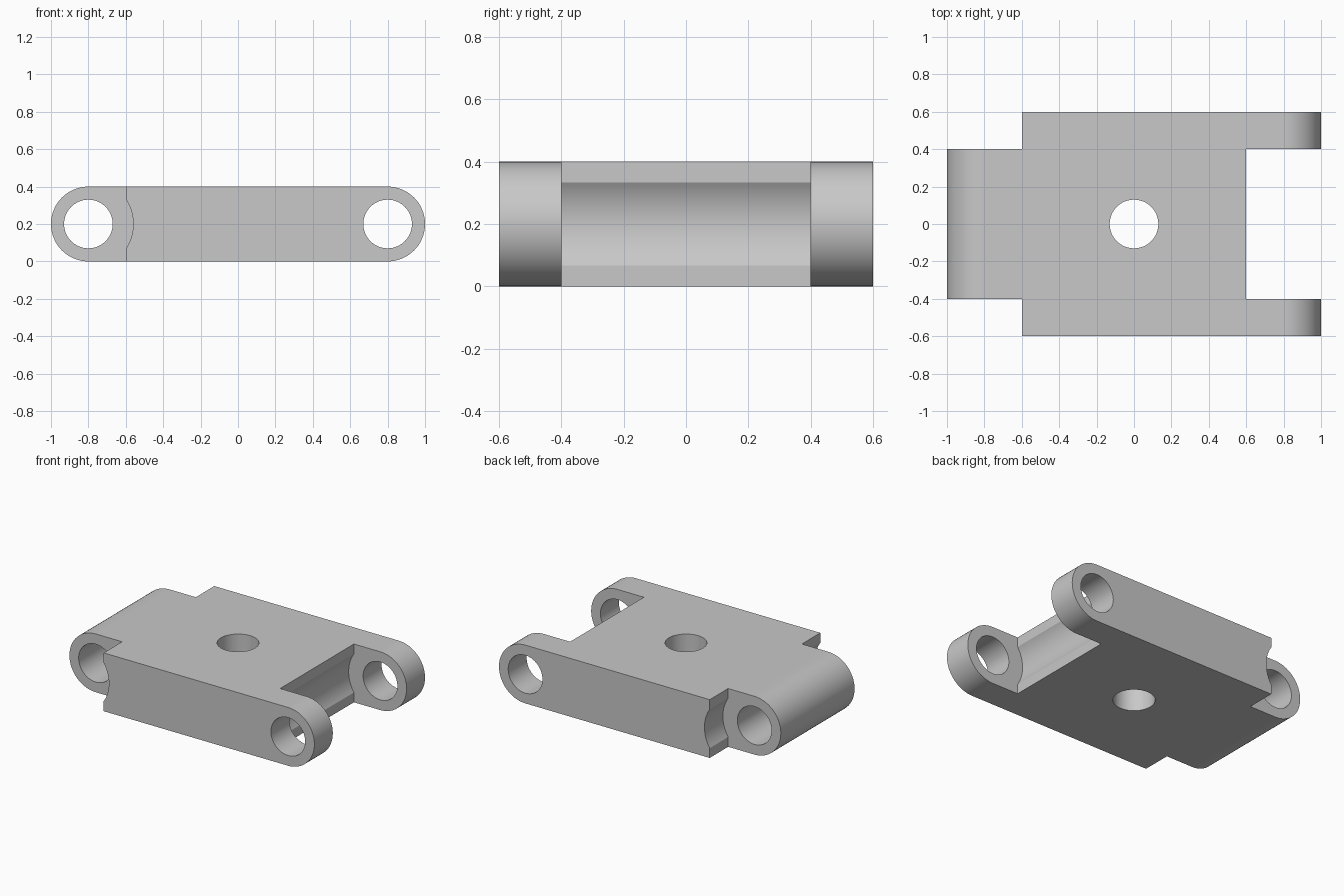
import bpy
import bmesh
from math import asin, cos, pi, sin

cube = bpy.data.objects.get("Cube")
if cube:
    bpy.data.objects.remove(cube, do_unlink=True)

MID = 0.2        # height of the pin axes, also the end radius
PIN_X = 0.8      # pin axis distance from the centre
HOLE = 0.13      # bore radius
CLEARANCE = 0.24 # radius of the relief behind each knuckle

grey = bpy.data.materials.new("plain grey")
grey.use_nodes = True
colour = (0.58, 0.58, 0.58, 1)
grey.diffuse_color = colour
grey.node_tree.nodes["Principled BSDF"].inputs["Base Color"].default_value = colour


def arc(cx, cz, r, start, end, n):
    return [(cx + r * cos(start + (end - start) * i / n),
             cz + r * sin(start + (end - start) * i / n)) for i in range(n + 1)]


def prism(name, profile, low, high, axis="y"):
    """Extrude a closed profile along y (profile in xz) or z (profile in xy)."""
    bm = bmesh.new()
    place = (lambda a, b: (a, low, b)) if axis == "y" else (lambda a, b: (a, b, low))
    face = bm.faces.new([bm.verts.new(place(a, b)) for a, b in profile])
    out = bmesh.ops.extrude_face_region(bm, geom=[face])
    verts = [v for v in out["geom"] if isinstance(v, bmesh.types.BMVert)]
    step = (0, high - low, 0) if axis == "y" else (0, 0, high - low)
    bmesh.ops.translate(bm, verts=verts, vec=step)
    bmesh.ops.recalc_face_normals(bm, faces=bm.faces)
    mesh = bpy.data.meshes.new(name)
    bm.to_mesh(mesh)
    bm.free()
    mesh.materials.append(grey)
    obj = bpy.data.objects.new(name, mesh)
    bpy.context.collection.objects.link(obj)
    return obj


def circle(cx, cz, r, n=64):
    return arc(cx, cz, r, 0, 2 * pi, n)[:-1]


# Plate with rounded ends
outline = arc(PIN_X, MID, MID, -pi / 2, pi / 2, 32)
outline += arc(-PIN_X, MID, MID, pi / 2, 3 * pi / 2, 32)
plate = prism("hinge_link", outline, -0.6, 0.6)

# Notch profile: square pocket whose inner wall has a round relief groove
half = asin(0.1327 / CLEARANCE)
right_notch = [(1.2, 0.6), (0.6, 0.6)]
right_notch += arc(PIN_X, MID, CLEARANCE, pi - half, pi + half, 20)
right_notch += [(0.6, -0.2), (1.2, -0.2)]
left_notch = [(-x, z) for x, z in right_notch]

# Pockets, pin bores and central bore
cutters = [
    prism("fork_pocket_cutter", right_notch, -0.4, 0.4),
    prism("front_shoulder_cutter", left_notch, -0.8, -0.4),
    prism("back_shoulder_cutter", left_notch, 0.4, 0.8),
    prism("left_pin_cutter", circle(PIN_X, MID, HOLE), -0.9, 0.9),
    prism("right_pin_cutter", circle(-PIN_X, MID, HOLE), -0.9, 0.9),
    prism("centre_bore_cutter", circle(0, 0, HOLE), -0.3, 0.7, "z"),
]
bpy.ops.object.select_all(action="DESELECT")
plate.select_set(True)
bpy.context.view_layer.objects.active = plate
for cutter in cutters:
    cutter.hide_render = True
    mod = plate.modifiers.new("cut", "BOOLEAN")
    mod.operation = "DIFFERENCE"
    mod.solver = "EXACT"
    mod.object = cutter
    bpy.ops.object.modifier_apply(modifier=mod.name)
    bpy.data.objects.remove(cutter, do_unlink=True)

# Smooth round surfaces, crisp edges
bpy.ops.object.shade_smooth_by_angle(angle=pi / 6)
normals = plate.modifiers.new("flat face normals", "WEIGHTED_NORMAL")
normals.keep_sharp = True
